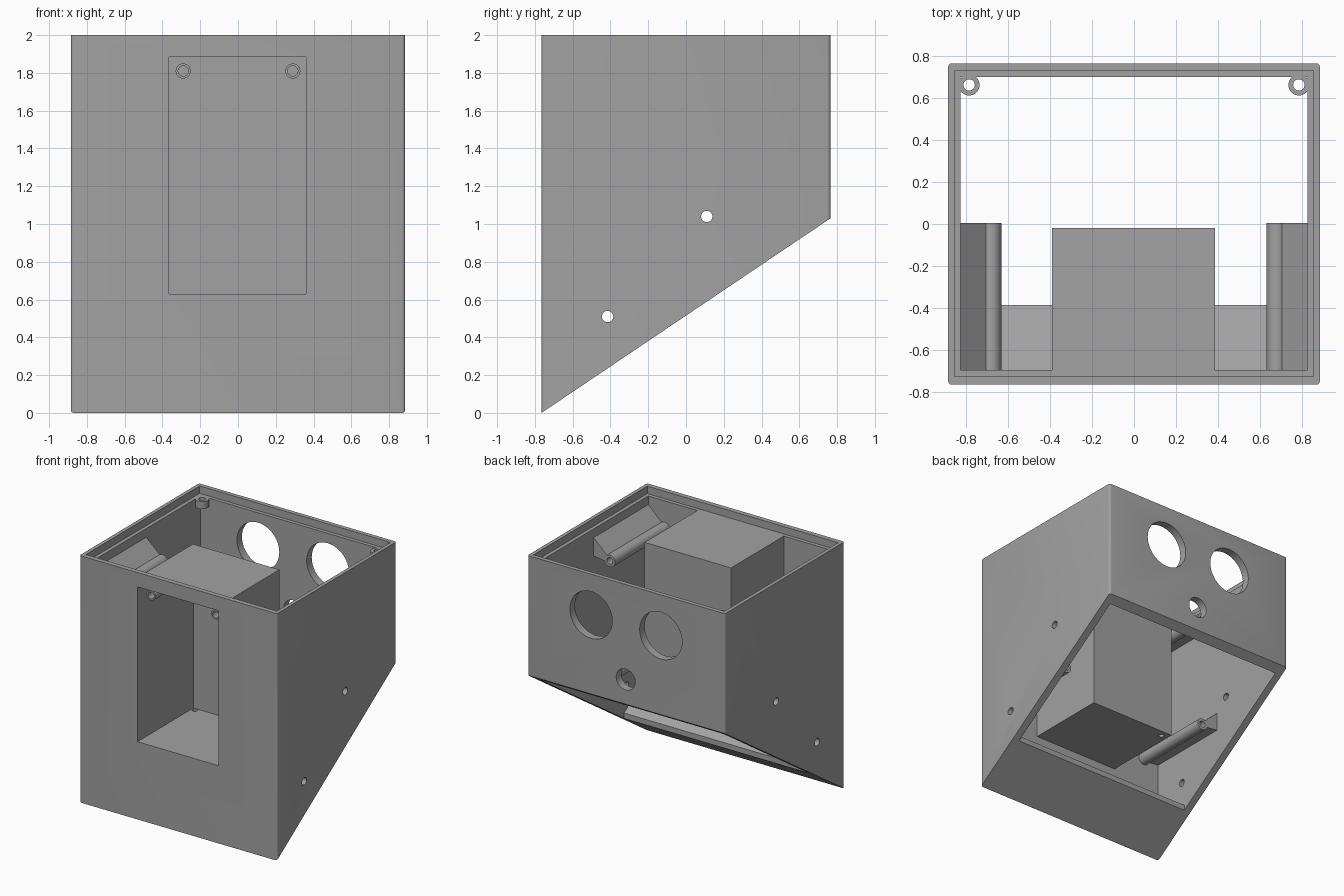
import bpy, bmesh, math
from mathutils import Matrix

if "Cube" in bpy.data.objects:
    bpy.data.objects.remove(bpy.data.objects["Cube"])

grey = bpy.data.materials.new("grey plastic")
grey.diffuse_color = (0.36, 0.36, 0.36, 1)
grey.use_nodes = True
grey.node_tree.nodes["Principled BSDF"].inputs["Base Color"].default_value = grey.diffuse_color


def add(name, bm):
    bmesh.ops.recalc_face_normals(bm, faces=bm.faces)
    me = bpy.data.meshes.new(name)
    bm.to_mesh(me)
    bm.free()
    ob = bpy.data.objects.new(name, me)
    me.materials.append(grey)
    bpy.context.collection.objects.link(ob)
    return ob


def prism(name, pts, axis, a, b):
    """Extrude a 2D outline: axis 'x' uses (y, z) points, axis 'y' uses (x, z)."""
    def pos(p, t):
        return (t, p[0], p[1]) if axis == 'x' else (p[0], t, p[1])
    bm = bmesh.new()
    lo = [bm.verts.new(pos(p, a)) for p in pts]
    hi = [bm.verts.new(pos(p, b)) for p in pts]
    bm.faces.new(lo)
    bm.faces.new(hi[::-1])
    n = len(pts)
    for i in range(n):
        j = (i + 1) % n
        bm.faces.new((lo[i], lo[j], hi[j], hi[i]))
    return add(name, bm)


def box(name, x0, x1, y0, y1, z0, z1):
    return prism(name, [(y0, z0), (y1, z0), (y1, z1), (y0, z1)], 'x', x0, x1)


def cyl(name, c, r, length, axis, seg=32):
    rot = {'x': Matrix.Rotation(math.pi / 2, 4, 'Y'),
           'y': Matrix.Rotation(math.pi / 2, 4, 'X'), 'z': Matrix()}[axis]
    bm = bmesh.new()
    bmesh.ops.create_cone(bm, cap_ends=True, segments=seg, radius1=r, radius2=r,
                          depth=length, matrix=Matrix.Translation(c) @ rot)
    return add(name, bm)


def activate(ob):
    bpy.ops.object.select_all(action='DESELECT')
    ob.select_set(True)
    bpy.context.view_layer.objects.active = ob


def combine(ob, others, op='DIFFERENCE'):
    activate(ob)
    for c in others:
        c.hide_render = True
        m = ob.modifiers.new("cut", 'BOOLEAN')
        m.operation, m.solver, m.object = op, 'EXACT', c
        bpy.ops.object.modifier_apply(modifier=m.name)
        bpy.data.objects.remove(c)


def smooth(ob):
    activate(ob)
    bpy.ops.object.shade_smooth_by_angle(angle=math.radians(30))


LEDGE = 1.94

# housing: sloped-bottom box with softly rounded upright edges
housing = prism("housing", [(-.765, 0), (.765, 1.03), (.765, 2), (-.765, 2)], 'x', -.885, .885)
bm = bmesh.new()
bm.from_mesh(housing.data)
upright = [e for e in bm.edges
           if all(abs(e.verts[0].co[i] - e.verts[1].co[i]) < 1e-4 for i in (0, 1))]
bmesh.ops.bevel(bm, geom=upright, offset=.018, segments=4, profile=.5, affect='EDGES')
bm.to_mesh(housing.data)
bm.free()

# hollow inside, leaving a wedge-shaped sill at the front bottom
cuts = [prism("cavity", [(-.695, 2.2), (-.695, .50), (-.385, .30), (-.385, -.2),
                         (.70, -.2), (.70, 2.2)], 'x', -.825, .825),
        box("lid_recess", -.855, .855, -.725, .73, LEDGE, 2.2),
        box("window", -.365, .36, -.9, -.6, .63, 1.885)]
# speaker-like round openings in the back wall
for x, z, r in ((-.31, 1.67, .19), (.315, 1.67, .19), (.005, 1.23, .085)):
    cuts.append(cyl("back_opening", (x, .73, z), r, .3, 'y', 48))
# screw holes through both side walls
for y, z in ((.11, 1.04), (-.415, .51)):
    cuts.append(cyl("side_hole", (0, y, z), .03, 2.4, 'x', 24))
combine(housing, cuts)
smooth(housing)

# recessed pocket behind the front window
pocket = box("front_pocket", -.39, .385, -.695, -.02, .595, LEDGE)
combine(pocket, [box("pocket_space", -.365, .36, -.8, -.05, .63, 1.885),
                 cyl("cable_hole", (-.335, -.075, .6), .02, .3, 'z', 16)])
smooth(pocket)

# screw posts inside the pocket
for s in (-1, 1):
    post = cyl("pocket_post", (s * .29, -.375, 1.81), .04, .65, 'y')
    combine(post, [cyl("post_bore", (s * .29, -.6, 1.81), .027, .8, 'y')])
    smooth(post)

# lid screw lugs in the back corners
for s in (-1, 1):
    lug = cyl("lid_lug", (s * .785, .662, LEDGE - .03), .05, .06, 'z')
    combine(lug, [cyl("lug_bore", (s * .785, .662, LEDGE), .027, .4, 'z')])
    smooth(lug)

# long screw tubes on gussets along both side walls, at two heights
for s in (-1, 1):
    for z in (.79, 1.72):
        rail = cyl("screw_rail", (s * .68, -.345, z), .048, .70, 'y')
        gusset = prism("gusset", [(s * .825, z + .15), (s * .70, z + .035),
                                  (s * .70, z - .015), (s * .825, z + .0)],
                       'y', -.695, .005)
        combine(rail, [gusset], 'UNION')
        combine(rail, [cyl("rail_bore", (s * .68, 0, z), .026, .6, 'y')])
        smooth(rail)
